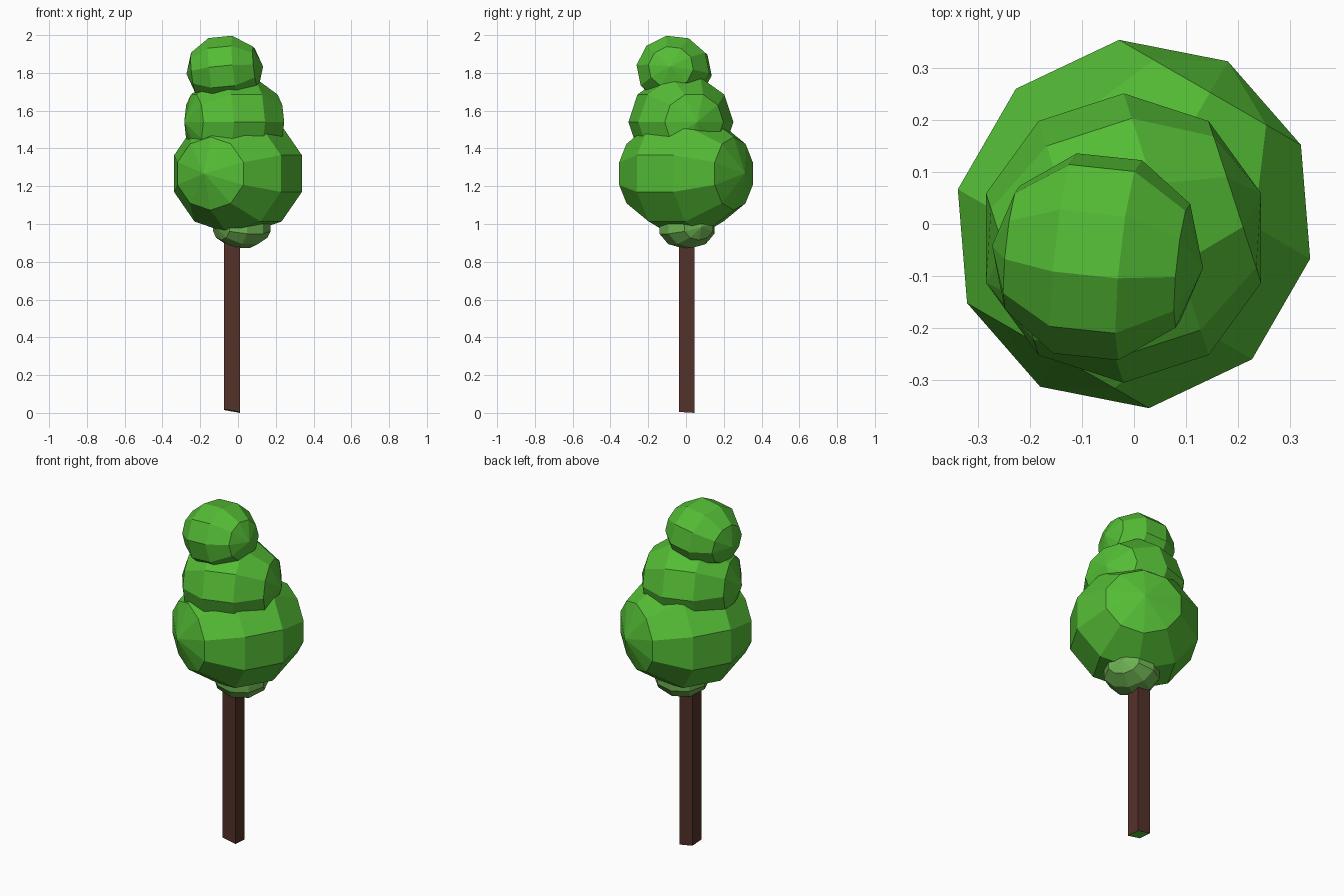
import bpy, bmesh
from math import radians
from mathutils import Matrix

if "Cube" in bpy.data.objects:
    bpy.data.objects.remove(bpy.data.objects["Cube"])


def material(name, srgb):
    m = bpy.data.materials.new(name)
    lin = [((c / 255 + 0.055) / 1.055) ** 2.4 for c in srgb]
    m.diffuse_color = (*lin, 1)
    m.use_nodes = True
    m.node_tree.nodes["Principled BSDF"].inputs["Base Color"].default_value = m.diffuse_color
    return m


leaf = material("leaf_green", (84, 188, 53))
pale = material("pale_green", (110, 178, 82))
bark = material("bark_brown", (84, 49, 42))


def finish(name, bm, mats):
    bmesh.ops.recalc_face_normals(bm, faces=bm.faces)
    me = bpy.data.meshes.new(name)
    bm.to_mesh(me)
    bm.free()
    for m in mats:
        me.materials.append(m)
    ob = bpy.data.objects.new(name, me)
    bpy.context.collection.objects.link(ob)


def blob(name, centre, r, rz, heading, roll, tilt, mat):
    """Low-poly ball lying on its side, its poles along the heading."""
    bm = bmesh.new()
    bmesh.ops.create_uvsphere(bm, u_segments=10, v_segments=5, radius=1)
    bm.transform(Matrix.Translation(centre)
                 @ Matrix.Diagonal((r, r, rz, 1))
                 @ Matrix.Rotation(radians(heading), 4, 'Z')
                 @ Matrix.Rotation(radians(90 - tilt), 4, 'Y')
                 @ Matrix.Rotation(radians(roll), 4, 'Z'))
    finish(name, bm, [mat])


# Foliage, stacked from large to small
blob("lower_foliage", (0, 0, 1.267), 0.361, 0.33, 60, 18, 0, leaf)
blob("middle_foliage", (-0.02, -0.027, 1.54), 0.278, 0.26, 18, 0, 0, leaf)
blob("top_foliage", (-0.07, -0.063, 1.814), 0.205, 0.19, -6, 29, 6, leaf)

# Small flat tuft where the trunk meets the foliage
blob("trunk_tuft", (0.02, 0.005, 0.982), 0.155, 0.115, 30, 18, 0, pale)

# Square trunk with a slightly slanted, green underside
bm = bmesh.new()
bmesh.ops.create_cube(bm, size=1)
bm.transform(Matrix.Translation((-0.032, 0.004, 0.52))
             @ Matrix.Diagonal((0.083, 0.083, 1.04, 1)))
for v in bm.verts:
    if v.co.z < 0.5:
        v.co.z = (0.017 if v.co.x < -0.03 else 0.002) + (0.003 if v.co.y < 0 else -0.002)
bm.normal_update()
for f in bm.faces:
    f.material_index = 1 if f.normal.z < -0.5 else 0
finish("trunk", bm, [bark, leaf])
